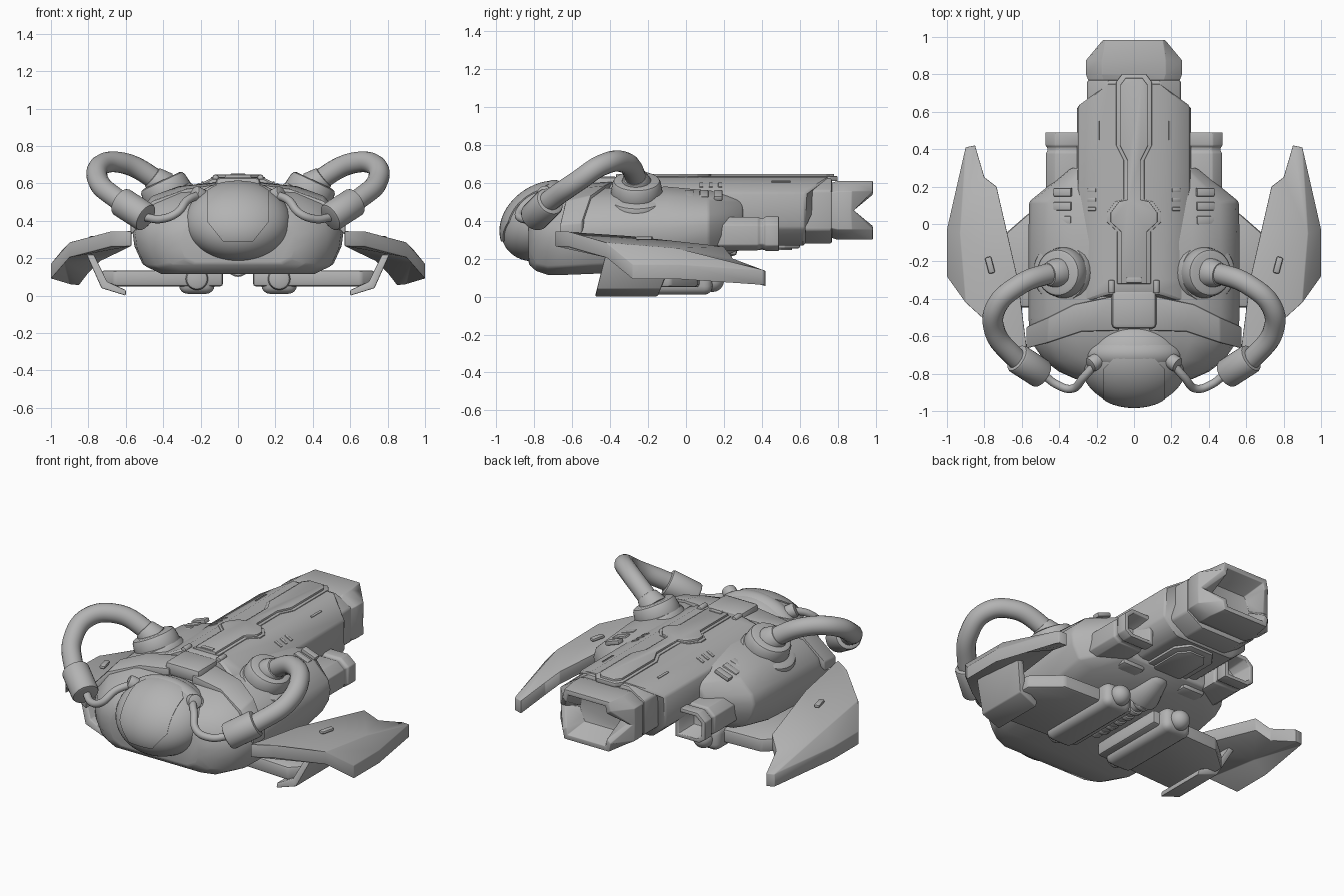
import bpy, bmesh
from mathutils import Vector, Matrix

cube = bpy.data.objects.get("Cube")
if cube:
    bpy.data.objects.remove(cube, do_unlink=True)

grey = bpy.data.materials.new("hull_grey")
grey.use_nodes = True
grey.diffuse_color = (0.45, 0.45, 0.45, 1)
grey.node_tree.nodes["Principled BSDF"].inputs["Base Color"].default_value = (0.45, 0.45, 0.45, 1)


def finish(name, data, bevel=0, mirror=False, thick=0, segs=2):
    """Link an object, apply its modifiers and shade it."""
    ob = bpy.data.objects.new(name, data)
    bpy.context.collection.objects.link(ob)
    data.materials.append(grey)
    if thick:
        m = ob.modifiers.new("thickness", 'SOLIDIFY')
        m.thickness, m.offset = thick, -1
    if bevel:
        m = ob.modifiers.new("bevel", 'BEVEL')
        m.width, m.segments, m.limit_method = bevel, segs, 'ANGLE'
    if mirror:
        ob.modifiers.new("mirror", 'MIRROR').use_mirror_merge = False
    bpy.ops.object.select_all(action='DESELECT')
    ob.select_set(True)
    bpy.context.view_layer.objects.active = ob
    bpy.ops.object.convert(target='MESH')
    bpy.ops.object.shade_smooth_by_angle(angle=0.6)
    return ob


def from_bm(name, bm, **kw):
    me = bpy.data.meshes.new(name)
    bm.to_mesh(me)
    bm.free()
    return finish(name, me, **kw)


def loft(name, rings, **kw):
    """Skin a row of closed rings and cap both ends."""
    bm = bmesh.new()
    rows = [[bm.verts.new(p) for p in r] for r in rings]
    n = len(rows[0])
    for a, b in zip(rows, rows[1:]):
        for i in range(n):
            bm.faces.new((a[i], a[(i + 1) % n], b[(i + 1) % n], b[i]))
    bm.faces.new(rows[0])
    bm.faces.new(rows[-1][::-1])
    bmesh.ops.recalc_face_normals(bm, faces=bm.faces)
    return from_bm(name, bm, **kw)


def prism(name, outline, z0, z1, **kw):
    return loft(name, [[(x, y, z) for x, y in outline] for z in (z0, z1)], **kw)


def both(half):
    """Complete a right-hand outline with its reflection."""
    return half + [(-p[0],) + tuple(p[1:]) for p in reversed(half)]


def sheet(name, pts, faces, drop, **kw):
    """Folded sheet extruded straight down."""
    bm = bmesh.new()
    vs = [bm.verts.new(p) for p in pts]
    for f in faces:
        bm.faces.new([vs[i] for i in f])
    new = bmesh.ops.extrude_face_region(bm, geom=bm.faces[:], use_keep_orig=True)["geom"]
    bmesh.ops.translate(bm, vec=(0, 0, -drop), verts=[v for v in new if isinstance(v, bmesh.types.BMVert)])
    bmesh.ops.recalc_face_normals(bm, faces=bm.faces)
    return from_bm(name, bm, **kw)


def rod(name, p0, p1, r0, r1=None, mirror=True, **kw):
    a, b = Vector(p0), Vector(p1)
    d = b - a
    mat = Matrix.Translation((a + b) / 2) @ d.to_track_quat('Z', 'Y').to_matrix().to_4x4()
    bm = bmesh.new()
    bmesh.ops.create_cone(bm, cap_ends=True, segments=32, radius1=r0, radius2=r0 if r1 is None else r1,
                          depth=d.length, matrix=mat)
    return from_bm(name, bm, mirror=mirror, **kw)


def box(name, centre, size, rot=0, axis='Y', **kw):
    bm = bmesh.new()
    mat = Matrix.Translation(centre) @ Matrix.Rotation(rot, 4, axis) @ Matrix.Diagonal((*size, 1))
    bmesh.ops.create_cube(bm, size=1, matrix=mat)
    return from_bm(name, bm, **kw)


def ball(centre, radii, lean=0):
    """Ellipsoid whose lower part can lean forward."""
    shear = Matrix.Identity(4)
    shear[1][2] = lean
    bm = bmesh.new()
    bmesh.ops.create_uvsphere(bm, u_segments=48, v_segments=28, radius=1,
                              matrix=Matrix.Translation(centre) @ shear @ Matrix.Diagonal((*radii, 1)))
    return bm


def hose(name, pts, radius):
    cu = bpy.data.curves.new(name, 'CURVE')
    cu.dimensions, cu.bevel_depth, cu.bevel_resolution, cu.use_fill_caps = '3D', radius, 6, True
    sp = cu.splines.new('BEZIER')
    sp.bezier_points.add(len(pts) - 1)
    for bp, p in zip(sp.bezier_points, pts):
        bp.co = p
        bp.handle_left_type = bp.handle_right_type = 'AUTO'
    return finish(name, cu, mirror=True)


# Wide hull with rounded nose
def hull_ring(y, w, z0, z1):
    h = z1 - z0
    return both([(w * a, y, z0 + h * b) for a, b in
                 ((.55, 1), (.82, .88), (.97, .66), (1, .5), (.98, .32), (.9, .1), (.74, 0))])


loft("hull", [hull_ring(*r) for r in (
    (.30, .34, .25, .54), (.12, .56, .19, .56), (-.1, .565, .14, .58), (-.5, .565, .12, .57),
    (-.63, .55, .115, .54), (-.73, .48, .115, .5), (-.79, .4, .135, .46), (-.83, .31, .17, .42))],
     bevel=.012)

# Shoulder collar sweeping down from the spine
sheet("shoulder_collar",
      [(.08, -.38, .61), (.08, -.57, .6), (.32, -.43, .585), (.28, -.575, .57), (.46, -.5, .535),
       (.46, -.635, .505), (.575, -.55, .39), (.575, -.665, .38)],
      [(0, 1, 3, 2), (2, 3, 5, 4), (4, 5, 7, 6)], .06, bevel=.008, mirror=True)

# Central fuselage: the top corners run further back than the sides
def body_ring(y, back):
    return both([(.14, y + back, .63), (.3, y, .55), (.305, y, .36), (.2, y, .27)])


loft("fuselage", [body_ring(-.43, .06), body_ring(-.3, 0), body_ring(.63, .13)], bevel=.012, segs=1)

# Rear nozzle: chamfered box tapering back, notched sides and a hollow mouth
def nozzle_ring(y, wt, ws, wm, h, notch=0):
    z = .455
    return both([(wt, y, z + h), (ws, y, z + h * .65), (wm, y - notch, z),
                 (ws, y, z - h * .65), (wt, y, z - h)])


loft("engine_neck", [both([(.14, y, .625), (.25, y, .56), (.25, y, .35), (.14, y, .28)])
                     for y in (.55, .77)], bevel=.012)
loft("main_nozzle", [nozzle_ring(*r) for r in (
    (.66, .13, .2, .2, .11), (.8, .17, .257, .257, .155), (.875, .17, .257, .257, .155, .005),
    (.985, .155, .165, .25, .155, .1), (.985, .13, .14, .215, .125, .1), (.84, .11, .13, .14, .09))],
     bevel=.004)

# Side engines with a lip and hollow mouth
def pod_ring(y, s):
    cx, cz = .37, .332
    return [(cx + a * s, y, cz + b * s) for a, b in
            ((-.1, .088), (.05, .088), (.1, .045), (.1, -.06), (.06, -.088), (-.1, -.088))]


loft("side_engine", [pod_ring(*r) for r in (
    (.05, 1), (.38, 1), (.39, .93), (.41, .93), (.42, 1.04), (.49, 1.04), (.49, .78), (.36, .62))],
     bevel=.006, mirror=True)

# Spine panel: two stacked plates
spine = [(.065, .8), (.095, .76), (.095, .42), (.055, .34), (.055, .13), (.1, .12), (.145, .06),
         (.145, .01), (.09, -.04), (.09, -.32)]
prism("spine_panel", both(spine), .61, .635, bevel=.003)
prism("spine_inlay", both([(x - .02, y - .02 if y > .5 else y) for x, y in spine]), .61, .647, bevel=.003)
box("spine_latch", (0, -.3, .645), (.08, .03, .015), bevel=.004)
rod("spine_pin", (.12, -.37, .63), (.12, -.30, .63), .017, bevel=.008)
box("neck_cover", (0, -.455, .59), (.24, .21, .085), bevel=.025)

# Vents and grooves on the upper hull
for i in range(3):
    y = .02 + i * .075
    box("hull_vent", (.38, y, .535), (.1, .045, .025), rot=.35, bevel=.005, mirror=True)
    box("fuselage_slot", (.225, .08 + i * .05, .587), (.05, .02, .012), rot=.46, bevel=.004, mirror=True)
box("fuselage_groove", (.19, .5, .605), (.012, .1, .012), rot=.46, mirror=True)

# Head, rim and faceted visor
head_centre, head_radii, lean = Vector((0, -.745, .395)), Vector((.285, .225, .21)), .25
from_bm("head", ball(head_centre, head_radii, lean))
from_bm("head_rim", ball((0, -.695, .43), (.275, .12, .185)))
visor = ball(head_centre, head_radii * 1.035, lean)
for point, normal in (((0, -.7, 0), (0, 1, 0)), ((0, 0, .29), (0, 0, -1)),
                      ((.165, 0, 0), (1, 0, 0)), ((-.165, 0, 0), (-1, 0, 0)),
                      ((.12, 0, .34), (1, 0, -.8)), ((-.12, 0, .34), (-1, 0, -.8)),
                      ((.14, -.75, 0), (1, 1, 0)), ((-.14, -.75, 0), (-1, 1, 0))):
    bmesh.ops.bisect_plane(visor, geom=visor.verts[:] + visor.edges[:] + visor.faces[:],
                           plane_co=point, plane_no=normal, clear_outer=True)
from_bm("visor", visor, thick=.02)

# Tilted shoulder sockets, thick hoses, cuffs and thin feed lines
rod("socket_base", (.33, -.26, .4), (.4, -.26, .54), .18, .165, bevel=.025)
rod("socket_ring", (.37, -.26, .53), (.41, -.26, .615), .14, .125, bevel=.02)
rod("socket_neck", (.4, -.26, .585), (.46, -.27, .635), .085, .062, bevel=.008)
hose("thick_hose", [(.38, -.26, .56), (.47, -.27, .64), (.62, -.33, .71), (.735, -.44, .695),
                    (.745, -.57, .61), (.65, -.7, .52), (.54, -.785, .45)], .056)
rod("hose_cuff", (.63, -.715, .505), (.49, -.805, .415), .08, bevel=.015)
hose("feed_line", [(.5, -.79, .42), (.41, -.86, .41), (.33, -.88, .44), (.27, -.82, .51),
                   (.2, -.74, .54)], .022)
rod("feed_fitting", (.18, -.72, .52), (.235, -.755, .55), .042, bevel=.01)

# Folded wings with drooping outer blades
sheet("wing",
      [(.57, -.69, .345), (.68, -.62, .345), (.9, -.42, .285), (.93, -.05, .255), (.9, .41, .14),
       (.85, .42, .135), (.8, .25, .2), (.735, .2, .265), (.62, -.3, .32), (1, -.28, .17), (1, -.03, .17)],
      [(0, 1, 2, 8), (8, 2, 3, 7), (7, 3, 6), (3, 4, 5, 6), (2, 9, 10, 3), (3, 10, 4)],
      .08, bevel=.004, mirror=True)
box("wing_stud", (.77, -.22, .308), (.035, .09, .02), rot=-.25, axis='Z', bevel=.009, mirror=True)

# Lower stabiliser plates with curled outer struts
prism("lower_plate", [(.08, -.42), (.66, -.45), (.73, -.38), (.72, -.08), (.56, .06), (.08, .08)],
      .05, .135, bevel=.015, mirror=True)
strut = [(.81, .22), (.73, .04), (.6, 0), (.6, .03), (.7, .075), (.77, .22)]
loft("plate_strut", [[(x, y0 + z * k, z) for x, z in strut] for y0, k in ((-.48, .25), (-.15, .4))],
     bevel=.006, mirror=True)

# Skids with ball ends
box("skid", (.22, -.14, .085), (.19, .56, .15), bevel=.045, segs=4, mirror=True)
from_bm("skid_ball", ball((.22, .14, .085), (.06, .06, .06)), mirror=True)
rod("skid_cap", (.22, -.45, .09), (.22, -.4, .09), .06, bevel=.02)

# Underside: keel panel, ribbed pipe and tail fairing
prism("keel_panel", both([(.08, .6), (.14, .52), (.14, .28), (.08, .2)]), .255, .3, bevel=.006)
prism("keel_inlay", both([(.05, .56), (.1, .5), (.1, .3), (.05, .24)]), .245, .3, bevel=.004)
rod("keel_pipe", (0, -.35, .155), (0, .1, .165), .048, mirror=False)
for i in range(6):
    y = -.3 + i * .07
    rod("keel_rib", (0, y, .16), (0, y + .035, .162), .06, mirror=False, bevel=.01)
rod("tail_fairing", (0, .04, .22), (0, .24, .27), .13, .06, mirror=False, bevel=.03)
box("under_bracket", (.22, .18, .26), (.16, .18, .09), bevel=.02, mirror=True)
